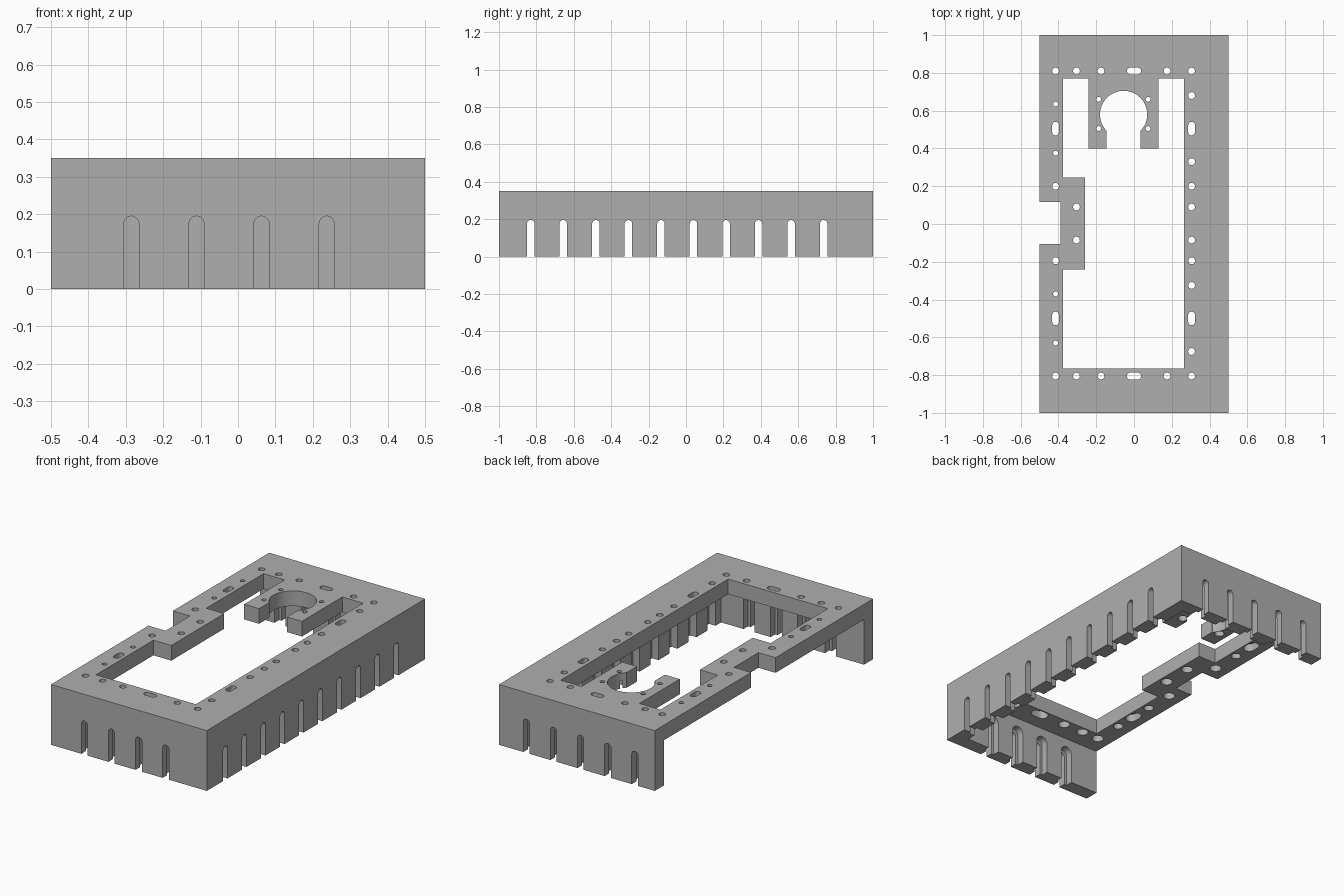
import bpy
import bmesh
from math import pi, cos, sin
from mathutils import Vector

cube = bpy.data.objects.get("Cube")
if cube:
    bpy.data.objects.remove(cube, do_unlink=True)

HEIGHT, WALL, PLATE = 0.35, 0.083, 0.088
UNDER = HEIGHT - PLATE

grey = bpy.data.materials.new("plain grey")
grey.use_nodes = True
colour = (0.43, 0.43, 0.43, 1)
grey.diffuse_color = colour
grey.node_tree.nodes["Principled BSDF"].inputs["Base Color"].default_value = colour


def rect(x0, y0, x1, y1):
    return [(x0, y0), (x1, y0), (x1, y1), (x0, y1)]


def arc(cx, cy, r, a0, a1, n):
    return [(cx + r * cos(a0 + (a1 - a0) * i / n), cy + r * sin(a0 + (a1 - a0) * i / n))
            for i in range(n + 1)]


def capsule(cx, cy, r, dx=0, dy=0):
    """Round hole, stretched by dx or dy to either side."""
    if dx == dy == 0:
        return arc(cx, cy, r, 0, 2 * pi, 24)[:-1]
    turn = pi / 2 if dy else 0
    return (arc(cx + dx, cy + dy, r, turn - pi / 2, turn + pi / 2, 12)
            + arc(cx - dx, cy - dy, r, turn + pi / 2, turn + 3 * pi / 2, 12))


def arch(c, r, top):
    """Round-topped slot that runs out below the floor."""
    return [(c - r, -0.1), (c + r, -0.1)] + arc(c, top - r, r, 0, pi, 14)


def prism(bm, points, lo, hi, axis="z"):
    """Extrude a 2D outline from lo to hi along an axis."""
    place = {"x": lambda u, v, w: (w, u, v),
             "y": lambda u, v, w: (u, w, v),
             "z": lambda u, v, w: (u, v, w)}[axis]
    face = bm.faces.new([bm.verts.new(place(u, v, lo)) for u, v in points])
    out = bmesh.ops.extrude_face_region(bm, geom=[face])["geom"]
    move = Vector(place(0, 0, hi - lo))
    bmesh.ops.translate(bm, vec=move, verts=[g for g in out if isinstance(g, bmesh.types.BMVert)])


def make(name, prisms):
    bm = bmesh.new()
    for args in prisms:
        prism(bm, *args)
    bmesh.ops.recalc_face_normals(bm, faces=bm.faces)
    mesh = bpy.data.meshes.new(name)
    bm.to_mesh(mesh)
    bm.free()
    mesh.materials.append(grey)
    obj = bpy.data.objects.new(name, mesh)
    bpy.context.collection.objects.link(obj)
    return obj


# Solid block that becomes the cover
cover = make("slotted_cover", [(rect(-0.5, -1, 0.5, 1), 0, HEIGHT)])

# Hollow underside, open on the -x side
inner = 1 - WALL
cavity = make("cavity_cutter", [(rect(-0.7, -inner, 0.5 - WALL, inner), -0.1, UNDER)])

# Large window around the two-pronged bracket and the side bulge, plus edge notch
window = [(-.375, -.765), (.265, -.765), (.265, .77), (.13, .77), (.13, .4), (-.24, .4),
          (-.24, .77), (-.375, .77), (-.375, .245), (-.26, .245), (-.26, -.24), (-.375, -.24)]
openings = make("window_cutter", [(window, 0.2, 0.5),
                                  (rect(-0.6, -0.107, -0.39, 0.117), 0.2, 0.5)])

# Keyhole in the bracket
keyhole = arc(-0.055, 0.58, 0.125, -0.24 * pi, 1.24 * pi, 48)
keyhole = [(-0.145, 0.38), (0.035, 0.38), (0.035, keyhole[0][1])] + keyhole + [(-0.145, keyhole[-1][1])]
keyhole_cutter = make("keyhole_cutter", [(keyhole, 0.2, 0.5)])

# Screw holes: (x, y, radius, stretch x, stretch y)
R, SMALL = 0.018, 0.013
holes = []
for y in (0.81, -0.805):
    holes += [(x, y, R, 0, 0) for x in (-0.415, -0.305, -0.175, 0.175, 0.305)]
    holes.append((0, y, R, 0.02, 0))
holes += [(0.305, y, R, 0, 0) for y in (0.68, 0.33, 0.2, 0.09, -0.085, -0.195, -0.325, -0.675)]
holes += [(-0.415, y, R, 0, 0) for y in (0.2, -0.195)]
holes += [(-0.305, y, R, 0, 0) for y in (0.09, -0.085)]
holes += [(-0.415, y, SMALL, 0, 0) for y in (0.635, 0.375, -0.37, -0.63)]
holes += [(x, y, R, 0, 0.018) for x in (0.305, -0.415) for y in (0.505, -0.5)]
holes += [(x, y, SMALL, 0, 0) for x in (-0.187, 0.075) for y in (0.66, 0.505)]
through = make("hole_cutter", [(capsule(*h), 0.2, 0.5) for h in holes])
bores = make("counterbore_cutter",
             [(capsule(x, y, r + 0.014, dx, dy), 0.2, UNDER + 0.045)
              for x, y, r, dx, dy in holes])

# Arched slots in the three walls, each wider on the inner face
STEP = 0.174
side = [-0.83 + STEP * i for i in range(10)]
front = [-0.285 + STEP * i for i in range(4)]
back = [-0.372 + STEP * i for i in range(5)]
slots, pockets = [], []
for centres, axis, sign, outer in ((side, "x", 1, 0.5), (front, "y", -1, 1), (back, "y", 1, 1)):
    for c in centres:
        slots.append((arch(c, 0.02, 0.195), sign * (outer - 0.12), sign * (outer + 0.1), axis))
        pockets.append((arch(c, 0.036, 0.212), sign * (outer - 0.12),
                        sign * (outer - WALL / 2), axis))
slot_cutter = make("slot_cutter", slots)
pocket_cutter = make("pocket_cutter", pockets)

# Cut everything, then drop the cutters
cutters = [cavity, openings, keyhole_cutter, through, bores, slot_cutter, pocket_cutter]
for cutter in cutters:
    cutter.hide_render = True
    mod = cover.modifiers.new(cutter.name, "BOOLEAN")
    mod.operation = "DIFFERENCE"
    mod.solver = "EXACT"
    mod.object = cutter
bpy.context.view_layer.update()
graph = bpy.context.evaluated_depsgraph_get()
result = bpy.data.meshes.new_from_object(cover.evaluated_get(graph))
cover.modifiers.clear()
cover.data = result
for cutter in cutters:
    bpy.data.objects.remove(cutter, do_unlink=True)

# Smooth round walls, sharp edges kept
bpy.ops.object.select_all(action="DESELECT")
cover.select_set(True)
bpy.context.view_layer.objects.active = cover
bpy.ops.object.shade_smooth_by_angle(angle=pi / 6)
